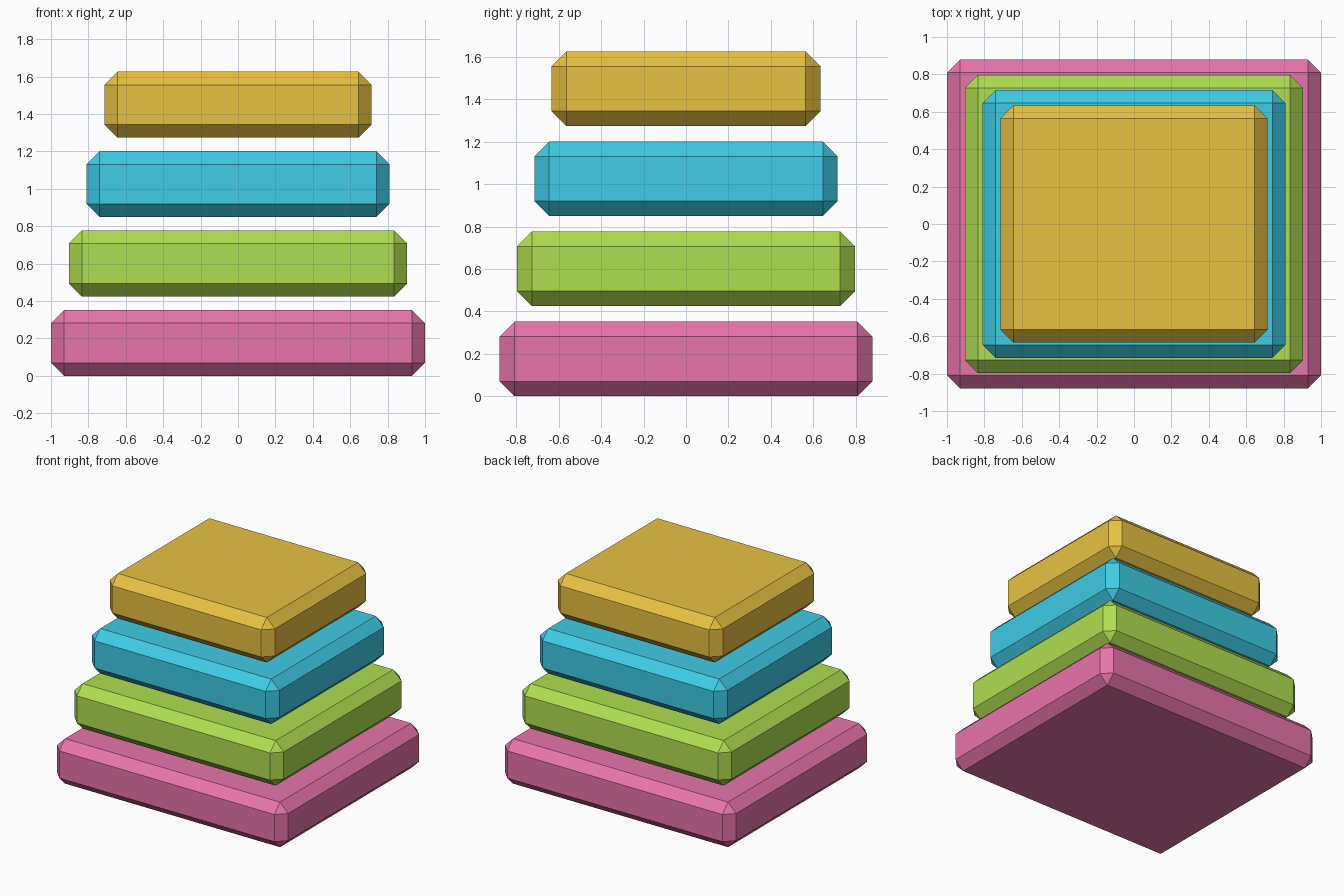
import bpy, bmesh

if "Cube" in bpy.data.objects:
    bpy.data.objects.remove(bpy.data.objects["Cube"])

HEIGHT, STEP, CHAMFER = 0.352, 0.4247, 0.07


def srgb(*rgb):
    return [((c / 255 + 0.055) / 1.055) ** 2.4 for c in rgb] + [1.0]


def slab(name, half_x, half_y, z0, colour):
    # Box with every edge cut by a single flat chamfer
    bm = bmesh.new()
    bmesh.ops.create_cube(bm, size=1)
    bmesh.ops.scale(bm, vec=(2 * half_x, 2 * half_y, HEIGHT), verts=bm.verts)
    bmesh.ops.bevel(bm, geom=bm.edges[:], offset=CHAMFER, offset_type='OFFSET',
                    segments=1, profile=0.5, affect='EDGES')
    mesh = bpy.data.meshes.new(name)
    bm.to_mesh(mesh)
    bm.free()
    mat = bpy.data.materials.new(name + "_colour")
    mat.diffuse_color = colour
    mat.use_nodes = True
    mat.node_tree.nodes["Principled BSDF"].inputs["Base Color"].default_value = mat.diffuse_color
    mesh.materials.append(mat)
    obj = bpy.data.objects.new(name, mesh)
    obj.location.z = z0 + HEIGHT / 2
    bpy.context.collection.objects.link(obj)


# Tapering stack of floating slabs, bottom to top
layers = [("bottom_slab", srgb(232, 117, 171)),
          ("lower_middle_slab", srgb(176, 222, 80)),
          ("upper_middle_slab", srgb(62, 204, 230)),
          ("top_slab", srgb(232, 193, 66))]
for i, (name, colour) in enumerate(layers):
    slab(name, 1 - 0.0953 * i, 0.879 - 0.0815 * i, STEP * i, colour)
